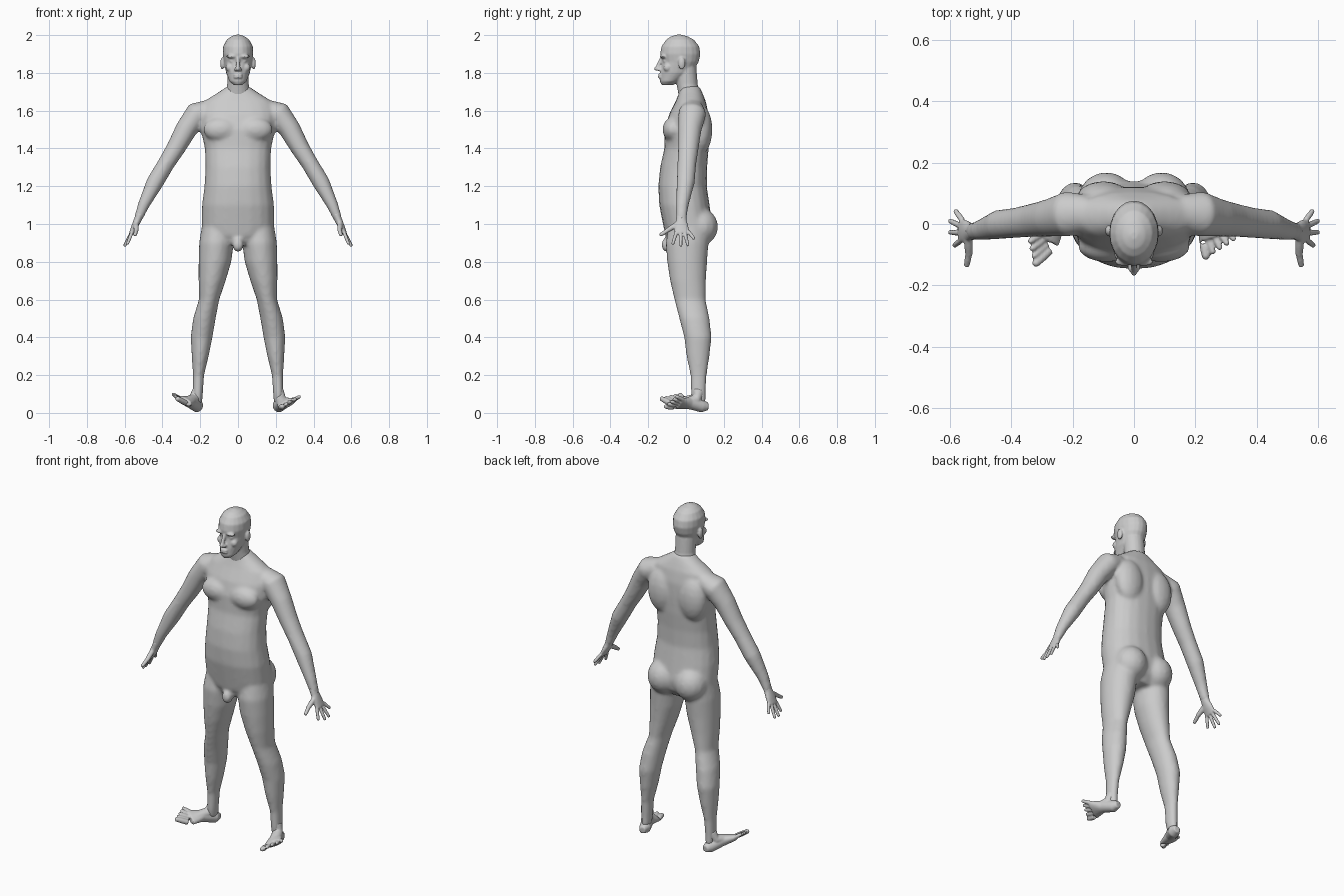
import bpy, bmesh, math
from mathutils import Vector, Matrix

cube = bpy.data.objects.get("Cube")
if cube:
    bpy.data.objects.remove(cube, do_unlink=True)

skin = bpy.data.materials.new("grey_skin")
skin.use_nodes = True
grey = (0.6, 0.6, 0.6, 1)
skin.diffuse_color = grey
skin.node_tree.nodes["Principled BSDF"].inputs["Base Color"].default_value = grey
SIDES = 20


def bridge(bm, rings):
    """Skin a list of vertex rings and cap both ends."""
    for a, b in zip(rings, rings[1:]):
        for i in range(SIDES):
            j = (i + 1) % SIDES
            bm.faces.new((a[i], a[j], b[j], b[i]))
    bm.faces.new(rings[0][::-1])
    bm.faces.new(rings[-1])


def ring(bm, centre, u, v, square=1.0):
    verts = []
    for i in range(SIDES):
        a = math.tau * i / SIDES
        c, s = math.cos(a), math.sin(a)
        c = math.copysign(abs(c) ** square, c)
        s = math.copysign(abs(s) ** square, s)
        verts.append(bm.verts.new(centre + u * c + v * s))
    return verts


def stack(bm, rows, square=1.0):
    """Level sections: height, centre x, half width, front y, back y."""
    bridge(bm, [ring(bm, Vector((x, (f + b) / 2, z)), Vector((w, 0, 0)),
                     Vector((0, (b - f) / 2, 0)), square) for z, x, w, f, b in rows])


def tube(bm, stations, side):
    """Sections across a path: point, half width along side, half thickness."""
    pts = [Vector(s[0]) for s in stations]
    rings = []
    for i, (_, w, t) in enumerate(stations):
        d = (pts[min(i + 1, len(pts) - 1)] - pts[max(i - 1, 0)]).normalized()
        u = Vector(side)
        u = (u - d * u.dot(d)).normalized()
        rings.append(ring(bm, pts[i], u * w, d.cross(u) * t))
    bridge(bm, rings)


def digit(bm, a, b, r, side):
    a, b = Vector(a), Vector(b)
    tip = b + (b - a).normalized() * r * 0.5
    tube(bm, [(a, r, r), (a.lerp(b, 0.5), r, r), (b, r * 0.85, r * 0.85),
              (tip, r * 0.45, r * 0.45)], side)


def blob(bm, centre, size):
    m = Matrix.Translation(centre) @ Matrix.Diagonal((*size, 1))
    bmesh.ops.create_uvsphere(bm, u_segments=16, v_segments=10, radius=1, matrix=m)


def pair(bm, centre, size):
    for s in (-1, 1):
        blob(bm, (centre[0] * s, centre[1], centre[2]), size)


def finish(bm, name, voxel, rounds, mirror_x=False):
    """Fuse the overlapping volumes of a part into one soft skin."""
    if mirror_x:
        bmesh.ops.scale(bm, vec=(-1, 1, 1), verts=bm.verts)
    bmesh.ops.recalc_face_normals(bm, faces=bm.faces)
    mesh = bpy.data.meshes.new(name)
    bm.to_mesh(mesh)
    bm.free()
    mesh.materials.append(skin)
    ob = bpy.data.objects.new(name, mesh)
    bpy.context.collection.objects.link(ob)
    fuse = ob.modifiers.new("fuse", 'REMESH')
    fuse.mode = 'VOXEL'
    fuse.voxel_size = voxel
    fuse.use_smooth_shade = True
    soft = ob.modifiers.new("soften", 'SMOOTH')
    soft.factor = 0.5
    soft.iterations = rounds
    return ob


# Torso
bm = bmesh.new()
stack(bm, [(.89, 0, .12, -.08, .09), (.94, 0, .175, -.11, .13), (1, 0, .193, -.122, .14),
           (1.1, 0, .191, -.142, .125), (1.2, 0, .178, -.147, .11), (1.3, 0, .172, -.137, .112),
           (1.4, 0, .176, -.115, .12), (1.5, 0, .198, -.112, .122), (1.58, 0, .205, -.09, .12),
           (1.65, 0, .18, -.055, .105), (1.7, 0, .1, -.035, .085), (1.73, 0, .055, -.03, .07)], .88)
pair(bm, (.09, -.07, 1.5), (.095, .055, .065))     # chest
pair(bm, (.1, .08, 1.5), (.09, .06, .13))          # shoulder blades
pair(bm, (.09, .075, .985), (.095, .095, .1))      # buttocks
blob(bm, (0, -.1, .89), (.03, .032, .04))          # groin

# Legs and arms
for s in (-1, 1):
    stack(bm, [(z, x * s, w, f, b) for z, x, w, f, b in (
        (1, .11, .08, -.09, .12), (.9, .114, .092, -.108, .12), (.8, .122, .087, -.1, .112),
        (.7, .137, .072, -.085, .106), (.6, .153, .054, -.062, .104), (.5, .178, .06, -.036, .125),
        (.4, .193, .058, -.01, .136), (.3, .2, .045, .002, .125), (.2, .209, .03, .023, .11),
        (.1, .213, .027, .025, .105), (.05, .213, .024, .035, .105))])
    tube(bm, [((x * s, y, z), w, t) for x, y, z, w, t in (
        (.15, .035, 1.61, .06, .05), (.215, .033, 1.585, .074, .066), (.275, .02, 1.5, .062, .058),
        (.33, .012, 1.4, .055, .05), (.38, .005, 1.32, .05, .045), (.44, -.002, 1.22, .048, .046),
        (.5, -.02, 1.1, .034, .031), (.532, -.025, 1.02, .028, .022))], (0, 1, 0))
finish(bm, "body", .011, 6)

# Head and neck
bm = bmesh.new()
stack(bm, [(1.66, 0, .07, -.035, .08), (1.74, 0, .057, -.05, .062), (1.83, 0, .058, -.06, .055)])
stack(bm, [(1.735, 0, .022, -.128, -.07), (1.755, 0, .045, -.138, -.035), (1.8, 0, .063, -.137, .035),
           (1.86, 0, .075, -.126, .068), (1.9, 0, .081, -.137, .077), (1.94, 0, .079, -.13, .07),
           (1.975, 0, .06, -.106, .043), (1.993, 0, .036, -.08, .01), (2.002, 0, .012, -.05, -.025)])
tube(bm, [((0, -.125, 1.885), .009, .01), ((0, -.148, 1.835), .011, .011),
          ((0, -.15, 1.812), .015, .012)], (1, 0, 0))   # nose
blob(bm, (0, -.157, 1.822), (.011, .013, .011))
pair(bm, (.013, -.142, 1.818), (.009, .012, .009))  # nostrils
pair(bm, (.033, -.122, 1.887), (.03, .016, .009))   # brows
pair(bm, (.031, -.108, 1.862), (.014, .014, .009))  # eyes
pair(bm, (.043, -.098, 1.828), (.022, .022, .022))  # cheeks
for z in (1.79, 1.777):
    blob(bm, (0, -.137, z), (.024, .012, .006))     # lips
pair(bm, (.083, -.022, 1.85), (.011, .019, .033))   # ears
finish(bm, "head", .0055, 3)

# Hands
for name, flip in (("left_hand", False), ("right_hand", True)):
    bm = bmesh.new()
    across = (0, 1, 0)
    tube(bm, [((.518, -.024, 1.055), .027, .022), ((.532, -.025, 1.02), .028, .02),
              ((.548, -.025, .985), .038, .017), ((.565, -.021, .95), .039, .012)], across)
    for k, tip in enumerate(((.585, -.07, .895), (.6, -.027, .884), (.6, .01, .888), (.582, .043, .922))):
        digit(bm, (.56, -.05 + .021 * k, .96), tip, .0095, across)
    digit(bm, (.54, -.045, 1), (.538, -.1, .965), .014, (1, 0, 0))
    digit(bm, (.538, -.095, .968), (.545, -.135, .942), .011, (1, 0, 0))
    finish(bm, name, .0045, 2, flip)

# Feet: inner and outer knuckles, inner and outer toe tips
feet = {"left_foot": ((.228, -.065, .03), (.298, -.015, .07), (.235, -.108, .034), (.326, -.05, .086)),
        "right_foot": ((.275, -.085, .052), (.305, -.01, .075), (.322, -.13, .076), (.345, -.033, .1))}
for name, points in feet.items():
    bm = bmesh.new()
    inner, outer, big_tip, small_tip = map(Vector, points)
    across = outer - inner
    ball = (inner + outer) / 2
    heel = Vector((.214, .085, .036))
    middle = heel.lerp(ball, .5) + Vector((0, 0, .008))
    tube(bm, [((.21, .118, .034), .018, .02), (heel, .032, .034), (middle, .034, .032),
              (ball, across.length / 2 + .013, .019)], across)
    tube(bm, [((.213, .065, .12), .028, .035), (heel.lerp(middle, .5) + Vector((0, 0, .025)), .03, .03),
              (ball, .03, .015)], (1, 0, 0))       # instep
    for k in range(5):
        t = k / 4
        digit(bm, inner.lerp(outer, t), big_tip.lerp(small_tip, t), .015 if k == 0 else .011, across)
    finish(bm, name, .005, 2, name.startswith("right"))
